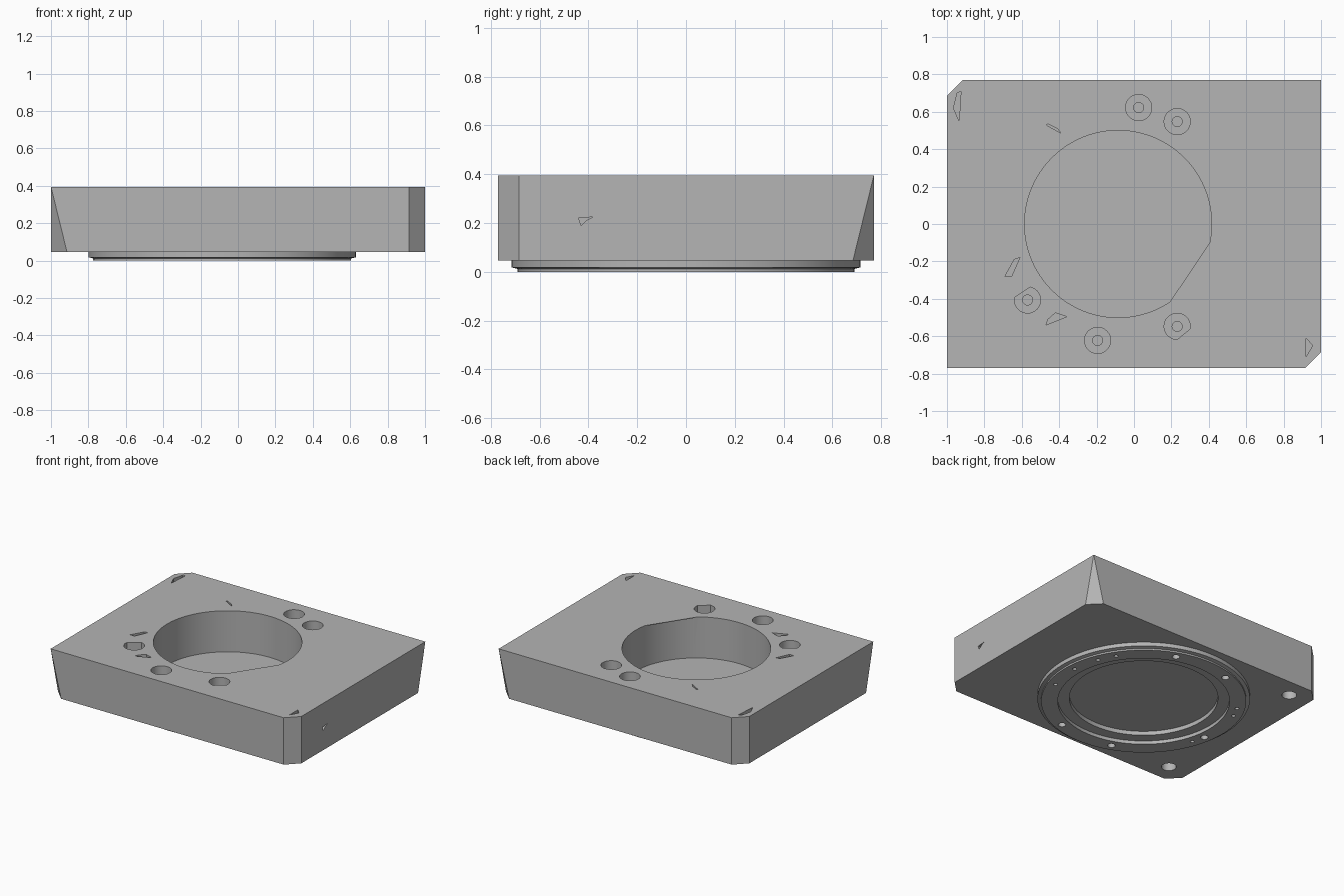
import bpy, bmesh
from math import cos, sin, radians

old = bpy.data.objects.get("Cube")
if old:
    bpy.data.objects.remove(old, do_unlink=True)

TOP, BASE, CX = 0.395, 0.047, -0.085
grey = bpy.data.materials.new("machined_grey")
grey.use_nodes = True
grey.diffuse_color = (0.46, 0.46, 0.46, 1)
grey.node_tree.nodes["Principled BSDF"].inputs["Base Color"].default_value = grey.diffuse_color


def make(name, bm):
    bmesh.ops.recalc_face_normals(bm, faces=bm.faces[:])
    mesh = bpy.data.meshes.new(name)
    bm.to_mesh(mesh)
    bm.free()
    mesh.materials.append(grey)
    obj = bpy.data.objects.new(name, mesh)
    bpy.context.collection.objects.link(obj)
    return obj


def circle(x, y, r, n=32, flat=None):
    """Round outline; flat=(start, end) in degrees replaces that arc by a chord."""
    angles = [360 * i / n for i in range(n)]
    if flat:
        angles = [a for a in angles if not flat[0] < a < flat[1]]
    return [(x + r * cos(radians(a)), y + r * sin(radians(a))) for a in angles]


def loft(name, layers, sideways=False):
    """Solid through matching outlines stacked along z, or along x if sideways."""
    bm = bmesh.new()
    rings = []
    for outline, h in layers:
        rings.append([bm.verts.new((h, a, b) if sideways else (a, b, h)) for a, b in outline])
    bm.faces.new(rings[0])
    bm.faces.new(rings[-1])
    for lo, hi in zip(rings, rings[1:]):
        for i in range(len(lo)):
            j = (i + 1) % len(lo)
            bm.faces.new((lo[i], lo[j], hi[j], hi[i]))
    return make(name, bm)


def prism(name, outline, low, high, sideways=False):
    return loft(name, [(outline, low), (outline, high)], sideways)


def combine(target, tool, operation):
    mod = target.modifiers.new(tool.name, "BOOLEAN")
    mod.operation, mod.solver, mod.object = operation, "EXACT", tool
    bpy.context.view_layer.objects.active = target
    bpy.ops.object.modifier_apply(modifier=mod.name)
    bpy.data.objects.remove(tool, do_unlink=True)


# Block: two upright corner cuts and two that taper out toward the top
bm = bmesh.new()
bmesh.ops.create_cube(bm, size=1)
for v in bm.verts:
    v.co = (v.co.x * 2, v.co.y * 1.54, BASE if v.co.z < 0 else TOP)
for s in (1, -1):
    for point, normal in (((s, -0.685 * s, 0), (s, -s, 0)),
                          ((s, 0.77 * s, TOP), (s, s, -0.246))):
        cut = bmesh.ops.bisect_plane(bm, geom=bm.verts[:] + bm.edges[:] + bm.faces[:],
                                     plane_co=point, plane_no=normal,
                                     clear_outer=True, dist=1e-5)
        edges = [e for e in cut["geom_cut"] if isinstance(e, bmesh.types.BMEdge)]
        bmesh.ops.holes_fill(bm, edges=edges, sides=0)
body = make("adapter_block", bm)

# Round spigot below the block
combine(body, loft("spigot", [(circle(CX, 0, r, 96), z) for r, z in
                              ((0.69, 0), (0.69, 0.012), (0.715, 0.018), (0.715, 0.1))]), "UNION")

# Main bore with a thin lip across one corner, and the stepped recess underneath
cutters = [
    prism("bore", circle(CX, 0, 0.5, 96), 0.09, TOP - 0.004),
    prism("bore_mouth", circle(CX, 0, 0.5, 96, (304, 347)), TOP - 0.01, TOP + 0.1),
    prism("lower_recess", circle(CX, 0, 0.578, 96), -0.1, 0.025),
    prism("inner_recess", circle(CX, 0, 0.5, 96), -0.1, 0.055),
]

# Counterbored screw holes in the top
for angle, flat in ((80, None), (60, None), (260, None), (300, (270, 340)), (220, (80, 165))):
    x, y = CX + 0.632 * cos(radians(angle)), 0.632 * sin(radians(angle))
    cutters.append(prism("counterbore", circle(x, y, 0.07, 32, flat), 0.22, TOP + 0.1))
    cutters.append(prism("screw_hole", circle(x, y, 0.027, 20), 0.14, TOP + 0.05))

# Holes in the spigot face
for r, angles in ((0.026, (70, 110, 190, 250, 290)),
                  (0.014, (-19, 3, 21, 33, 149, 158, 199))):
    for a in angles:
        x, y = CX + 0.635 * cos(radians(a)), 0.635 * sin(radians(a))
        cutters.append(prism("face_hole", circle(x, y, r, 16), -0.1, 0.11))

# Corner holes under the block
for y in (0.63, -0.63):
    cutters.append(prism("corner_hole", circle(-0.835, y, 0.05, 24), -0.1, 0.2))

# Small sliver pockets in the top and one side
for outline in (
    [(-0.965, 0.62), (-0.935, 0.55), (-0.925, 0.71), (-0.945, 0.7)],
    [(-0.47, 0.53), (-0.39, 0.485), (-0.41, 0.51), (-0.46, 0.535)],
    [(-0.69, -0.28), (-0.655, -0.28), (-0.61, -0.18), (-0.64, -0.19)],
    [(-0.47, -0.54), (-0.36, -0.495), (-0.42, -0.475), (-0.46, -0.51)],
    [(0.92, -0.61), (0.92, -0.71), (0.955, -0.65)],
):
    cutters.append(prism("sliver", outline, TOP - 0.1, TOP + 0.1))
cutters.append(prism("side_sliver", [(-0.44, 0.22), (-0.43, 0.19), (-0.41, 0.21), (-0.38, 0.225)],
                     0.94, 1.1, True))

for cutter in cutters:
    combine(body, cutter, "DIFFERENCE")

bpy.ops.object.select_all(action="DESELECT")
body.select_set(True)
bpy.context.view_layer.objects.active = body
bpy.ops.object.shade_smooth_by_angle(angle=radians(25))
